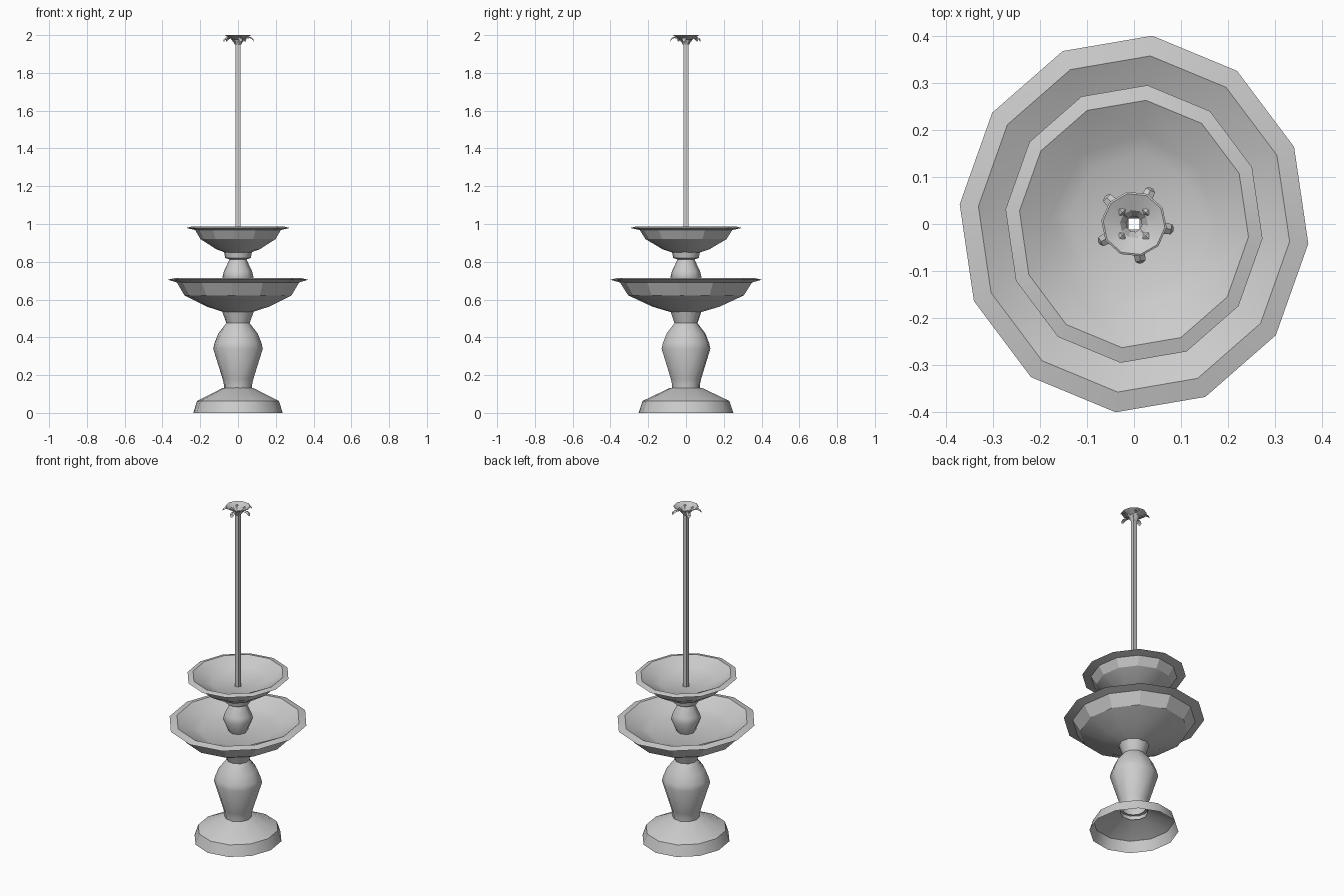
import bpy, bmesh, math

old = bpy.data.objects.get("Cube")
if old:
    bpy.data.objects.remove(old, do_unlink=True)

stone = bpy.data.materials.new("grey stone")
stone.use_nodes = True
GREY = (0.6, 0.6, 0.6, 1)
stone.diffuse_color = GREY
stone.node_tree.nodes["Principled BSDF"].inputs["Base Color"].default_value = GREY


def finish(name, bm, smooth):
    mesh = bpy.data.meshes.new(name)
    bm.to_mesh(mesh)
    bm.free()
    mesh.materials.append(stone)
    ob = bpy.data.objects.new(name, mesh)
    bpy.context.collection.objects.link(ob)
    bpy.ops.object.select_all(action='DESELECT')
    bpy.context.view_layer.objects.active = ob
    ob.select_set(True)
    if smooth:
        bpy.ops.object.shade_smooth_by_angle(angle=math.radians(smooth))
    return ob


def lathe(name, profile, sides=12, stretch=1.0, phase=-6, smooth=30):
    """Spin (radius, height[, sides]) rings, listed so that faces point out."""
    bm = bmesh.new()
    rings = []
    for r, z, *count in profile:
        n = count[0] if count else sides
        turn = [math.radians(phase) + math.tau * i / n for i in range(n)]
        rings.append([bm.verts.new((r * math.cos(a), r * math.sin(a) * stretch, z)) for a in turn])
    for low, high in zip(rings, rings[1:]):
        n, m = len(low), len(high)
        if n == m:
            for i in range(n):
                j = (i + 1) % n
                bm.faces.new((low[i], low[j], high[j], high[i]))
            continue
        # Rings of unequal count are zipped with triangles
        i = j = 0
        while i < n or j < m:
            if (i + 1) * m <= (j + 1) * n and i < n:
                bm.faces.new((low[i], low[(i + 1) % n], high[j % m]))
                i += 1
            else:
                bm.faces.new((low[i % n], high[(j + 1) % m], high[j]))
                j += 1
    return finish(name, bm, smooth)


# Hollow foot and baluster column
lathe("base", [(0.238, 0), (0.218, 0.063), (0.085, 0.13), (0.06, 0.135)], stretch=1.06, smooth=35)
lathe("column", [(0.075, 0.11), (0.075, 0.15), (0.082, 0.18), (0.132, 0.34), (0.125, 0.37),
                 (0.105, 0.42), (0.062, 0.475), (0.085, 0.54)], sides=10, smooth=45)

# Lower bowl, from the underside over the lip to the drain
lathe("lower_bowl", [(0.07, 0.532), (0.165, 0.562), (0.285, 0.622), (0.325, 0.69), (0.373, 0.705),
                     (0.333, 0.715), (0.25, 0.667, 8), (0.2, 0.65, 8), (0.022, 0.645, 8)],
      stretch=1.08, smooth=22)

# Upper pedestal with its collar
lathe("pedestal", [(0.05, 0.645), (0.082, 0.72), (0.075, 0.75), (0.045, 0.812), (0.068, 0.82),
                   (0.075, 0.855)], sides=8, smooth=45)

# Upper bowl
lathe("upper_bowl", [(0.065, 0.848), (0.115, 0.866), (0.2, 0.92), (0.228, 0.968), (0.275, 0.979),
                     (0.245, 0.987), (0.178, 0.945, 8), (0.14, 0.928, 8), (0.02, 0.92, 8)],
      stretch=1.08, smooth=22)

# Open square water pipe flaring into a shallow dish
lathe("pipe", [(0.017, 0.9), (0.017, 1.95), (0.03, 1.972)], sides=4, phase=45, smooth=0)
lathe("spray_dish", [(0.017, 1.95), (0.03, 1.978), (0.07, 1.998), (0.066, 2.0), (0.03, 1.984),
                     (0.017, 1.965)], sides=10, smooth=30)


def petals(name, count, phase, path):
    """Curled solid strips around the pipe; path holds (radius, height, half width)."""
    bm = bmesh.new()
    for k in range(count):
        a = math.radians(phase) + math.tau * k / count
        c, s = math.cos(a), math.sin(a)
        sections = []
        for r, z, w in path:
            corners = ((r, -w, z), (r, w, z), (r, 0, z + w * 0.6))
            sections.append([bm.verts.new((x * c - y * s, x * s + y * c, h)) for x, y, h in corners])
        for near, far in zip(sections, sections[1:]):
            for i in range(3):
                j = (i + 1) % 3
                bm.faces.new((near[i], near[j], far[j], far[i]))
        bm.faces.new(sections[0])
        bm.faces.new(sections[-1])
    bmesh.ops.recalc_face_normals(bm, faces=bm.faces)
    finish(name, bm, 0)


# Water curls under the dish and small jets inside it
petals("outer_curls", 5, -8, [(0.018, 1.955, 0.006), (0.04, 1.982, 0.008), (0.066, 1.984, 0.012),
                              (0.08, 1.976, 0.011), (0.085, 1.967, 0.004)])
petals("inner_jets", 4, 45, [(0.02, 1.968, 0.005), (0.035, 1.988, 0.009), (0.045, 1.988, 0.005)])
